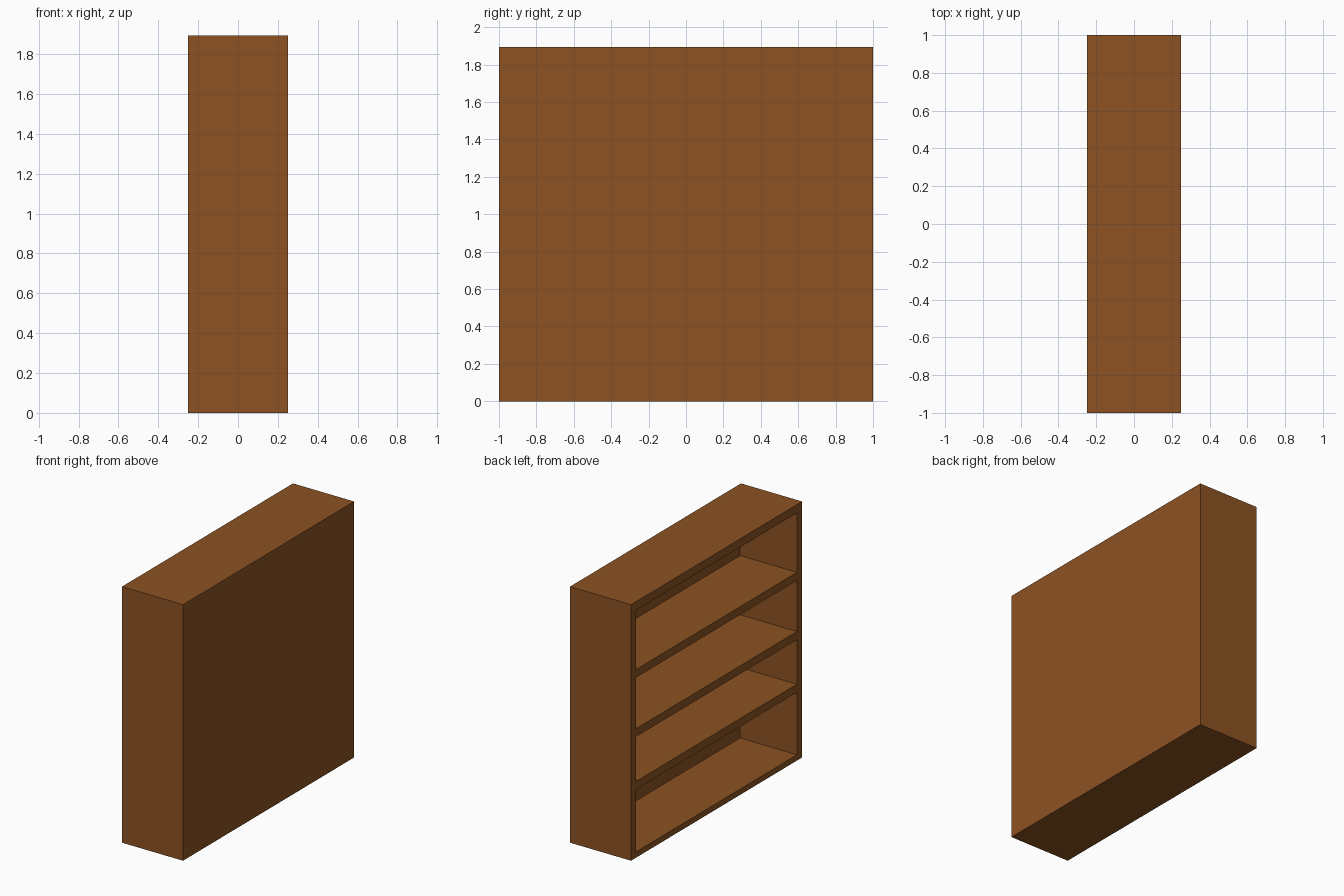
import bpy
import bmesh

if "Cube" in bpy.data.objects:
    bpy.data.objects.remove(bpy.data.objects["Cube"])

wood = bpy.data.materials.new("brown wood")
wood.diffuse_color = (0.262, 0.084, 0.017, 1.0)
wood.use_nodes = True
wood.node_tree.nodes["Principled BSDF"].inputs["Base Color"].default_value = wood.diffuse_color

X, Y, H = 0.25, 1.0, 1.895        # half depth, half width, height
SIDE, TOP, BASE, BACK = 0.06, 0.062, 0.043, 0.035


def box(name, lo, hi):
    """Axis-aligned box between two corners."""
    bm = bmesh.new()
    bmesh.ops.create_cube(bm, size=1)
    for v in bm.verts:
        for i in range(3):
            v.co[i] = lo[i] if v.co[i] < 0 else hi[i]
    mesh = bpy.data.meshes.new(name)
    bm.to_mesh(mesh)
    bm.free()
    mesh.materials.append(wood)
    obj = bpy.data.objects.new(name, mesh)
    bpy.context.collection.objects.link(obj)
    return obj


# carcass: solid block hollowed out from the open -x side
carcass = box("bookcase_carcass", (-X, -Y, 0), (X, Y, H))
cavity = box("cavity_cutter", (-X - 0.1, -Y + SIDE, BASE), (X - BACK, Y - SIDE, H - TOP))
cavity.hide_render = True
cavity.hide_viewport = True
cut = carcass.modifiers.new("hollow", 'BOOLEAN')
cut.operation = 'DIFFERENCE'
cut.solver = 'EXACT'
cut.object = cavity

# shelves, flush with the open side
for n, z in enumerate((0.505, 0.895, 1.333), 1):
    box(f"shelf_{n}", (-X, -Y + SIDE, z), (X - BACK, Y - SIDE, z + 0.06))
